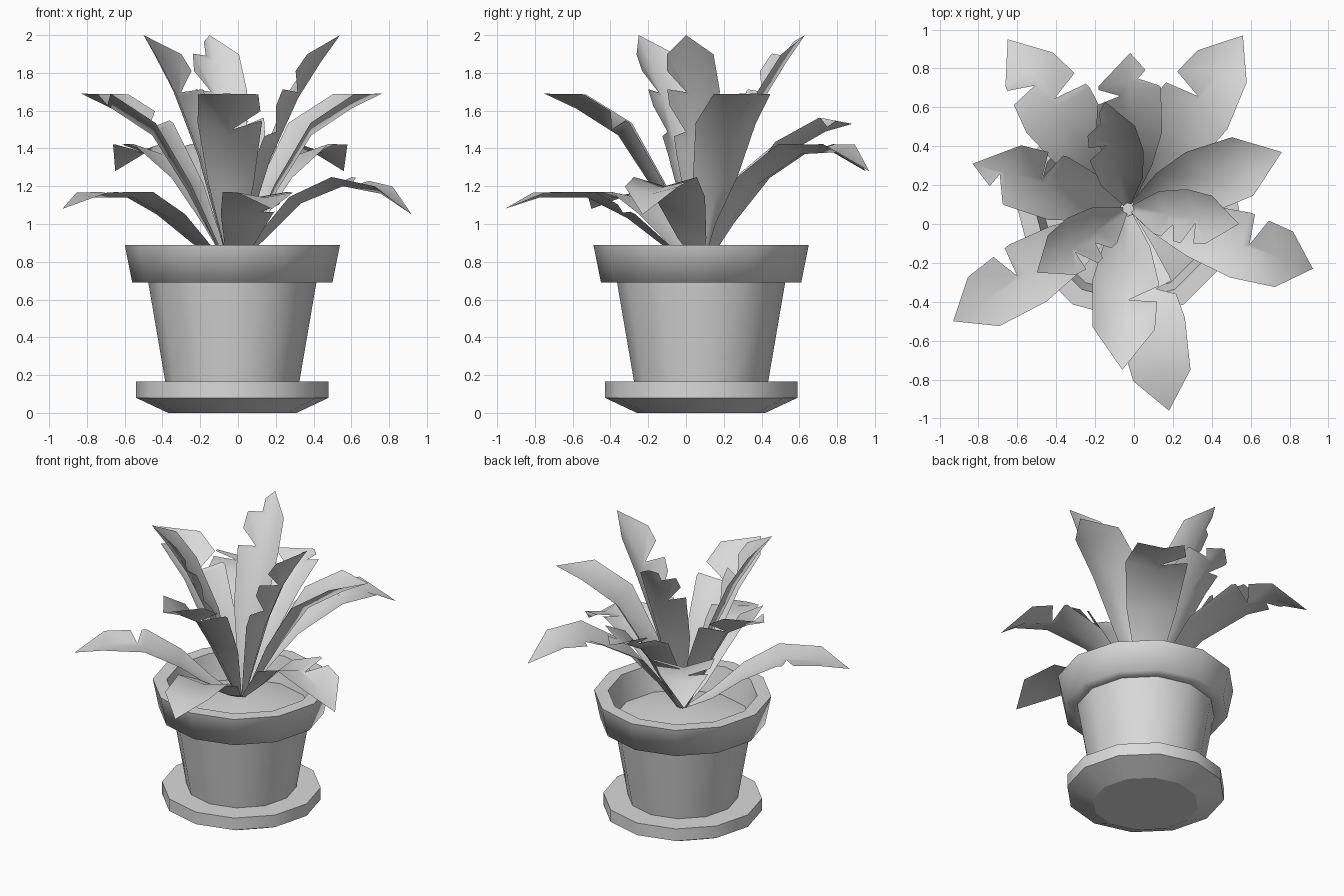
import bpy
import bmesh
import math
from mathutils import Vector

old = bpy.data.objects.get("Cube")
if old:
    bpy.data.objects.remove(old)

CENTRE = Vector((-0.03, 0.08, 0))
SIDES = 12

GREY = (0.7, 0.7, 0.7, 1)
clay = bpy.data.materials.new("plain_grey")
clay.use_nodes = True
clay.diffuse_color = GREY
clay.node_tree.nodes["Principled BSDF"].inputs["Base Color"].default_value = GREY


def finish(name, bm, angle):
    mesh = bpy.data.meshes.new(name)
    bm.to_mesh(mesh)
    bm.free()
    mesh.materials.append(clay)
    obj = bpy.data.objects.new(name, mesh)
    bpy.context.collection.objects.link(obj)
    bpy.ops.object.select_all(action="DESELECT")
    obj.select_set(True)
    bpy.context.view_layer.objects.active = obj
    bpy.ops.object.shade_smooth_by_angle(angle=math.radians(angle))


def lathe(name, profile, angle=35):
    """Turn a (radius, height) profile; radius 0 closes to a point."""
    bm = bmesh.new()
    rings = []
    for r, z in profile:
        count = SIDES if r > 0 else 1
        rings.append([bm.verts.new(CENTRE + Vector((r * math.cos(math.tau * i / SIDES),
                                                    r * math.sin(math.tau * i / SIDES), z)))
                      for i in range(count)])
    for a, b in zip(rings, rings[1:]):
        for i in range(SIDES):
            j = (i + 1) % SIDES
            quad = [a[i % len(a)], a[j % len(a)], b[j % len(b)], b[i % len(b)]]
            bm.faces.new(list(dict.fromkeys(quad)))
    finish(name, bm, angle)


# Saucer, pot and soil
lathe("saucer_base", [(0, 0), (0.34, 0)])
lathe("saucer", [(0.34, 0), (0.51, 0.08), (0.51, 0.165), (0, 0.165)])
lathe("pot_body", [(0.355, 0.165), (0.445, 0.69)])
lathe("pot_rim", [(0.445, 0.69), (0.53, 0.69), (0.57, 0.89)], 85)
lathe("pot_lip", [(0.57, 0.89), (0.48, 0.89), (0.44, 0.71)])
lathe("soil", [(0.44, 0.71), (0, 0.8)])


def leaf(name, tip, rib, widths, fold, notches):
    """Folded blade along a (distance, height) rib, with torn notches
    given as (side, distance, depth)."""
    bm = bmesh.new()
    out = Vector((tip[0], tip[1], 0)) - CENTRE
    stretch = out.length / rib[-1][0]
    out.normalize()
    left = Vector((-out.y, out.x, 0))
    mid = [CENTRE + out * (r * stretch) + Vector((0, 0, z)) for r, z in rib]
    spine = [bm.verts.new(p) for p in mid]

    for side in (1, -1):
        # Edge points lie beside the rib and are lifted by the fold
        pts = []
        for i, p in enumerate(mid[:-1]):
            along = (mid[i + 1] - mid[max(i - 1, 0)]).normalized()
            pts.append(p + (left * side + along.cross(left) * fold) * widths[i])
        pts.append(mid[-1])
        rim = [bm.verts.new(p) for p in pts[:-1]] + [spine[-1]]
        for i in range(len(rib) - 1):
            r0, r1 = rib[i][0], rib[i + 1][0]
            half = 0.035 / (r1 - r0)
            torn = []
            for s, r, depth in notches:
                if s == side and r0 <= r < r1:
                    t = min(max((r - r0) / (r1 - r0), 0.25), 0.75)
                    for u, d in ((t - half, 0), (t - half * 0.5, depth), (t + half, 0)):
                        u = min(max(u, 0.04), 0.96)
                        edge = pts[i].lerp(pts[i + 1], u)
                        torn.append(bm.verts.new(edge.lerp(mid[i].lerp(mid[i + 1], u), d)))
            loop = [spine[i], rim[i]] + torn + [rim[i + 1], spine[i + 1]]
            loop = list(dict.fromkeys(loop))
            bm.faces.new(loop if side < 0 else loop[::-1])
    bm.normal_update()
    bmesh.ops.triangulate(bm, faces=bm.faces, ngon_method="EAR_CLIP")
    finish(name, bm, 80)


# Leaf rib shapes, from the drooping outer ring to the upright heart
low = [(0.04, 0.8), (0.2, 0.88), (0.4, 1.03), (0.62, 1.14), (0.88, 1.14), (1.07, 1.08)]
arched = [(0.04, 0.8), (0.17, 0.91), (0.38, 1.11), (0.61, 1.2), (0.82, 1.16), (0.99, 1.05)]
raised = [(0.04, 0.8), (0.17, 0.99), (0.36, 1.21), (0.64, 1.37), (0.87, 1.38), (1.07, 1.28)]
middle = [(0.04, 0.8), (0.25, 1.18), (0.44, 1.47), (0.66, 1.61), (0.83, 1.69)]
leaning = [(0.04, 0.8), (0.27, 1.16), (0.45, 1.37), (0.66, 1.49), (0.8, 1.53)]
upright = [(0.03, 0.8), (0.2, 1.34), (0.35, 1.67), (0.47, 1.86), (0.57, 2.0)]
broad = [0.025, 0.09, 0.16, 0.2, 0.15]
wide = [0.025, 0.08, 0.14, 0.175, 0.15]
medium = [0.025, 0.12, 0.17, 0.16]
slim = [0.02, 0.11, 0.14, 0.125]

leaf("outer_leaf_back_right", (-0.65, 0.95), raised, broad, 0.28, [(-1, 0.7, 0.9), (1, 0.83, 0.85)])
leaf("outer_leaf_back_left", (0.56, 0.97), raised, broad, 0.28, [(1, 0.7, 0.9)])
leaf("outer_leaf_right", (-0.93, -0.5), low, wide, 0.18, [(-1, 0.67, 0.9)])
leaf("outer_leaf_left", (0.92, -0.23), arched, wide, 0.28, [(1, 0.66, 0.9)])
leaf("outer_leaf_front", (0.18, -0.96), low, wide, 0.18, [(1, 0.46, 0.6)])
leaf("middle_leaf_front", (-0.06, -0.75), middle, medium, 0.55, [(1, 0.49, 0.9)])
leaf("middle_leaf_left", (0.76, 0.37), middle, medium, 0.55, [])
leaf("middle_leaf_right", (-0.83, 0.31), middle, medium, 0.55, [(1, 0.7, 0.9), (-1, 0.49, 0.85)])
leaf("middle_leaf_back", (-0.02, 0.88), leaning, medium, 0.5, [(-1, 0.69, 0.7), (1, 0.62, 0.7)])
leaf("inner_leaf_back", (-0.15, 0.63), upright, slim, 0.55, [(1, 0.5, 0.6), (1, 0.38, 0.7)])
leaf("inner_leaf_left", (0.54, 0.0), upright, slim, 0.55, [(-1, 0.38, 0.8), (-1, 0.28, 0.6)])
leaf("inner_leaf_right", (-0.5, -0.25), upright, slim, 0.55, [(1, 0.38, 0.8), (1, 0.28, 0.6)])
